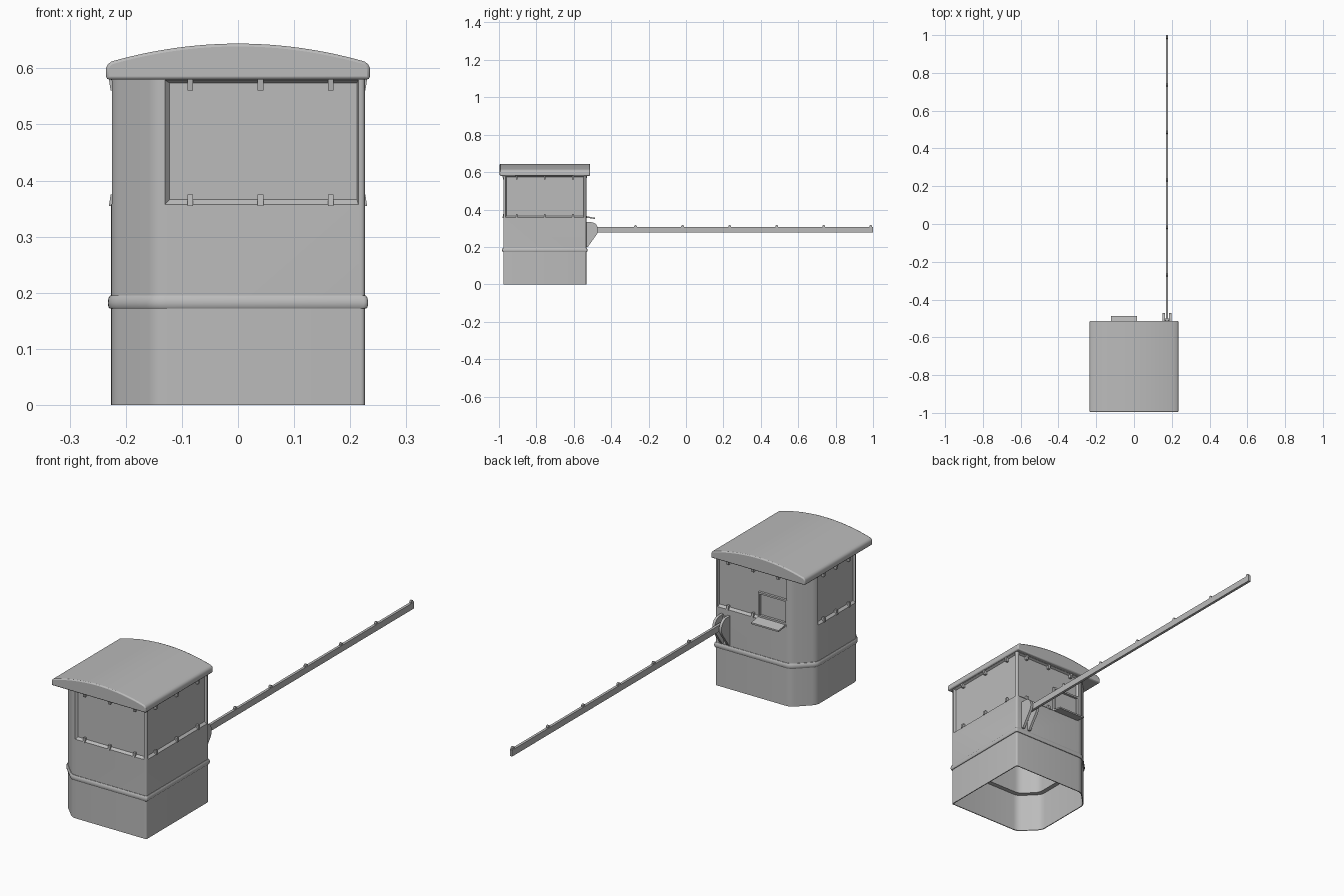
import bpy, bmesh, math
from mathutils import Vector

cube = bpy.data.objects.get("Cube")
if cube:
    bpy.data.objects.remove(cube, do_unlink=True)

grey = bpy.data.materials.new("plain grey")
grey.use_nodes = True
GREY = (0.5, 0.5, 0.5, 1)
grey.diffuse_color = GREY
grey.node_tree.nodes["Principled BSDF"].inputs["Base Color"].default_value = GREY

HALF_X, HALF_Y, MID_Y = 0.226, 0.222, -0.755
ROOF_BASE = 0.58


def finish(bm, name, smooth=True):
    bmesh.ops.recalc_face_normals(bm, faces=bm.faces[:])
    mesh = bpy.data.meshes.new(name)
    bm.to_mesh(mesh)
    bm.free()
    ob = bpy.data.objects.new(name, mesh)
    bpy.context.collection.objects.link(ob)
    mesh.materials.append(grey)
    if smooth:
        bpy.ops.object.select_all(action='DESELECT')
        ob.select_set(True)
        bpy.context.view_layer.objects.active = ob
        bpy.ops.object.shade_smooth_by_angle(angle=math.radians(30))
    return ob


def bevel(ob, width, segments=2, angle=50):
    mod = ob.modifiers.new("soft edges", 'BEVEL')
    mod.width, mod.segments = width, segments
    mod.limit_method, mod.angle_limit = 'ANGLE', math.radians(angle)


def hull(name, points):
    bm = bmesh.new()
    for p in points:
        bm.verts.new(p)
    bmesh.ops.convex_hull(bm, input=bm.verts[:])
    bmesh.ops.dissolve_limit(bm, angle_limit=0.01, verts=bm.verts[:], edges=bm.edges[:])
    return finish(bm, name, False)


def box(name, lo, hi):
    return hull(name, [(x, y, z) for x in (lo[0], hi[0])
                       for y in (lo[1], hi[1]) for z in (lo[2], hi[2])])


def extrude(name, points, direction):
    bm = bmesh.new()
    face = bm.faces.new([bm.verts.new(p) for p in points])
    out = bmesh.ops.extrude_face_region(bm, geom=[face])
    moved = [v for v in out["geom"] if isinstance(v, bmesh.types.BMVert)]
    bmesh.ops.translate(bm, verts=moved, vec=direction)
    if not face.is_valid or len([f for f in bm.faces if len(f.verts) == len(points)]) < 2:
        bm.faces.new(bm.verts[:len(points)])
    return finish(bm, name)


def outline(off):
    """Floor plan: two square corners at +x, two cut corners at -x, all softened."""
    hx, hy, cut = HALF_X + off, HALF_Y + off, 0.08 + off * 0.586
    pts = [Vector(p) for p in ((hx, -hy), (hx, hy), (cut - hx, hy), (-hx, hy - cut),
                               (-hx, cut - hy), (cut - hx, -hy))]
    ring = []
    for i, p in enumerate(pts):
        r = 0.008 if i < 2 else 0.02
        a = p + (pts[i - 1] - p).normalized() * r
        b = p + (pts[(i + 1) % len(pts)] - p).normalized() * r
        for k in range(5):
            t = k / 4
            ring.append(a * (1 - t) ** 2 + p * 2 * t * (1 - t) + b * t * t)
    return ring


def ring_loft(name, section):
    """Sweep a closed (offset, z) section around the floor plan."""
    bm = bmesh.new()
    rings = [[bm.verts.new((p.x, p.y + MID_Y, z)) for p in outline(off)] for off, z in section]
    for a, b in zip(rings, rings[1:] + rings[:1]):
        for i in range(len(a)):
            j = (i + 1) % len(a)
            bm.faces.new((a[i], a[j], b[j], b[i]))
    return finish(bm, name)


# Walls and waist band
ring_loft("lower_wall", [(0, 0), (0, 0.18), (-0.004, 0.18), (-0.004, 0)])
upper = ring_loft("upper_wall", [(0, 0.178), (0, 0.6), (-0.025, 0.6), (-0.025, 0.178)])
ring_loft("waist_band", [(-0.002, 0.172), (0.003, 0.172), (0.005, 0.175), (0.006, 0.182),
                         (0.005, 0.19), (0.002, 0.195), (-0.002, 0.195)])

# Side frames: u runs along the wall, d points out of it
SIDES = {
    "front": lambda u, d, z: (u, MID_Y - HALF_Y - d, z),
    "back": lambda u, d, z: (u, MID_Y + HALF_Y + d, z),
    "left": lambda u, d, z: (HALF_X + d, MID_Y + u, z),
    "right": lambda u, d, z: (-HALF_X - d, MID_Y + u, z),
}
# Window span, clip centre and clip spacing on each wall
WINDOWS = {
    "front": (-0.137, 0.217, 0.04, 0.125),
    "back": (-0.137, 0.217, 0.04, 0.125),
    "left": (-0.212, 0.212, 0.0, 0.15),
    "right": (-0.135, 0.135, 0.0, 0.09),
}
SILL, DEPTH = 0.357, 0.01

for side, (u0, u1, mid, step) in WINDOWS.items():
    at = SIDES[side]
    # Recessed window with sloped reveals
    slope_l = 0.015 if u0 == -0.137 else 0.006
    pts = []
    for d, grow in ((-DEPTH, 1), (DEPTH, -1)):
        for u in (u0 + slope_l * (grow + 1) / 2 - (0 if grow > 0 else 0.002),
                  u1 - 0.005 * (grow + 1) / 2):
            for z in (SILL + (0.009 if grow > 0 else -0.009), 0.579 + (-0.005 if grow > 0 else 0.005)):
                pts.append(at(u, d, z))
    cutter = hull(side + "_window_cutter", pts)
    cutter.hide_render = True
    cutter.hide_set(True)
    cutter.display_type = 'WIRE'
    mod = upper.modifiers.new(side + " window", 'BOOLEAN')
    mod.operation, mod.solver, mod.object = 'DIFFERENCE', 'EXACT', cutter
    # Clips that hold the pane
    for i in (-1, 0, 1):
        c = mid + i * step
        for row, z0, z1 in (("top", 0.56, 0.58), ("bottom", 0.355, 0.375)):
            if side == "back" and i < 0 and row == "bottom":
                continue
            wall_z = z1 if row == "top" else z0
            hull(f"{side}_{row}_clip", [
                at(c + s, d, z) for s in (-0.005, 0.005)
                for d, z in ((-DEPTH, z0), (-DEPTH, z1), (0.004, wall_z),
                             (0.001, z0 + z1 - wall_z))])

# Apply the window cuts, then remove the cutters
bpy.context.view_layer.update()
cut_mesh = bpy.data.meshes.new_from_object(
    upper.evaluated_get(bpy.context.evaluated_depsgraph_get()))
upper.modifiers.clear()
upper.data = cut_mesh
for ob in [o for o in bpy.data.objects if o.name.endswith("_window_cutter")]:
    bpy.data.objects.remove(ob, do_unlink=True)

# Arched roof
N = 24
arch = [(0.235, ROOF_BASE), (0.235, 0.601), (0.232, 0.607)]
for i in range(N + 1):
    x = 0.226 * (1 - 2 * i / N)
    arch.append((x, 0.644 - 0.032 * (x / 0.226) ** 2))
arch += [(-x, z) for x, z in reversed(arch[:3])]
roof = extrude("roof", [(x, -0.996, z) for x, z in arch], (0, 0.483, 0))
bevel(roof, 0.005)

# Service hatch and counter on the back wall
BACK = MID_Y + HALF_Y
H0, H1, Z0, Z1, BAR = -0.132, 0.012, 0.366, 0.478, 0.008
for name, lo, hi in (("hatch_side_bar", (H0, Z0), (H0 + BAR, Z1)),
                     ("hatch_side_bar", (H1 - BAR, Z0), (H1, Z1)),
                     ("hatch_top_bar", (H0, Z1 - BAR), (H1, Z1)),
                     ("hatch_bottom_bar", (H0, Z0), (H1, Z0 + BAR))):
    box(name, (lo[0], BACK - DEPTH, lo[1]), (hi[0], BACK + 0.001, hi[1]))
hull("hatch_counter", [(x, BACK + d, z) for x, grow in ((-0.122, 0), (0.015, 0))
                       for d, z in ((-0.01, 0.358), (-0.01, 0.366), (0.046, 0.349), (0.046, 0.356))])

# Barrier bracket: two cheek plates, a back plate and a pivot pin
ARM_X, PIVOT = 0.175, (-0.507, 0.291)
cheek = [(BACK - 0.004, 0.2), (BACK + 0.008, 0.2)]
for i in range(11):
    a = math.radians(-35 + 125 * i / 10)
    cheek.append((PIVOT[0] + 0.037 * math.cos(a), PIVOT[1] + 0.041 * math.sin(a)))
cheek.append((BACK - 0.004, 0.332))
for x in (ARM_X - 0.023, ARM_X + 0.011):
    extrude("bracket_cheek", [(x, y, z) for y, z in cheek], (0.012, 0, 0))
box("bracket_back_plate", (ARM_X - 0.02, BACK - 0.012, 0.25), (ARM_X + 0.02, BACK + 0.008, 0.325))
pin = [(ARM_X - 0.02, PIVOT[0] + 0.008 * math.cos(a), PIVOT[1] + 0.008 * math.sin(a))
       for a in (math.tau * i / 12 for i in range(12))]
extrude("pivot_pin", pin, (0.04, 0, 0))

# Barrier arm with small lamps on top
box("barrier_arm", (ARM_X - 0.006, -0.52, 0.277), (ARM_X + 0.006, 1.0, 0.306))
for i in range(6):
    y = -0.27 + i * 0.2515
    lamp = [(ARM_X - 0.005, y + dy, z) for dy, z in
            ((-0.007, 0.304), (0.007, 0.304), (0.007, 0.312), (0.003, 0.317),
             (-0.003, 0.317), (-0.007, 0.312))]
    extrude("arm_lamp", lamp, (0.01, 0, 0))
